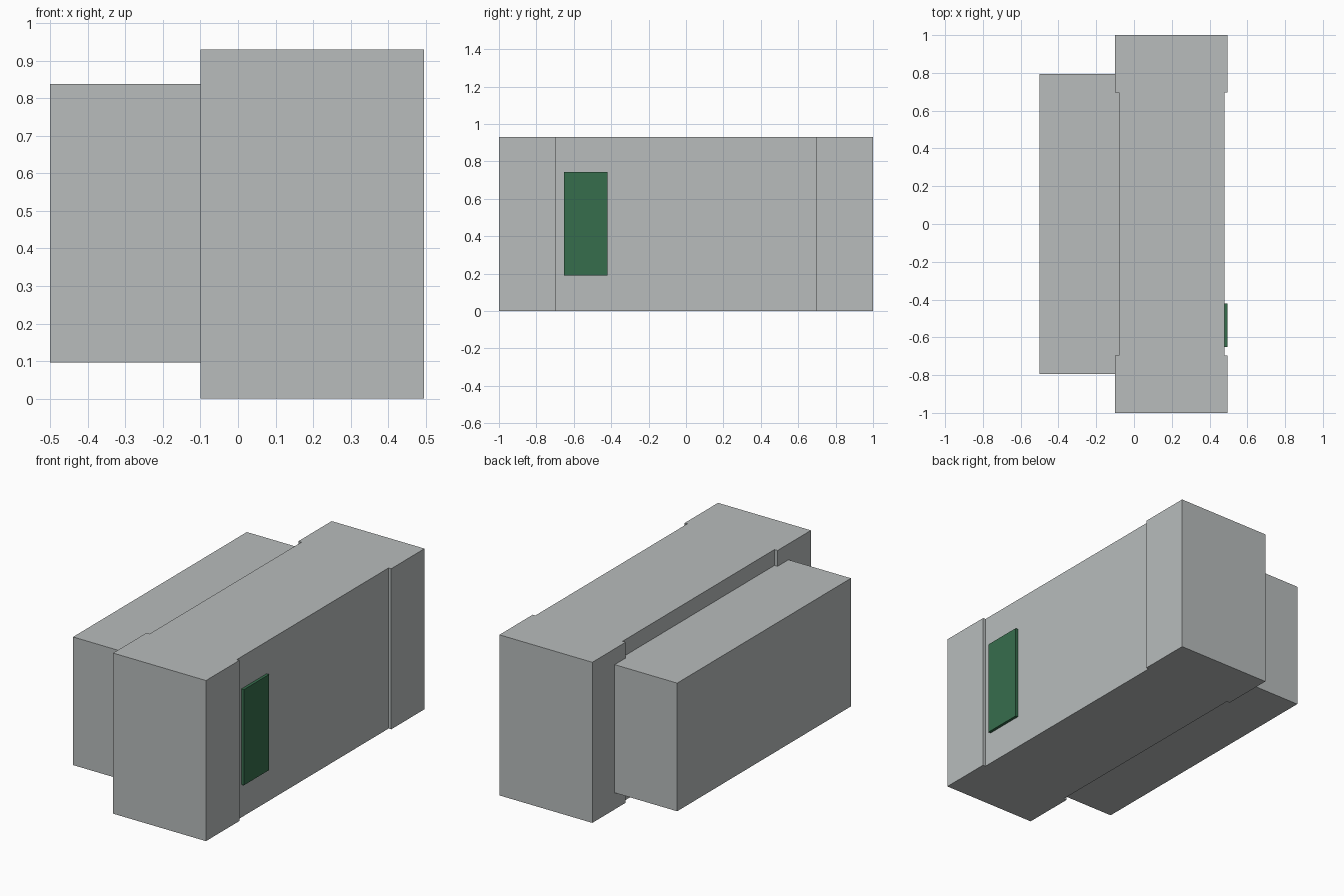
import bpy
import bmesh
from mathutils import Vector

cube = bpy.data.objects.get("Cube")
if cube:
    bpy.data.objects.remove(cube, do_unlink=True)


def make_material(name, rgb):
    mat = bpy.data.materials.new(name)
    mat.use_nodes = True
    mat.diffuse_color = (*rgb, 1)
    mat.node_tree.nodes["Principled BSDF"].inputs["Base Color"].default_value = (*rgb, 1)
    return mat


def extrude_outline(name, outline, z0, z1, mat):
    """Solid with a flat plan outline, raised from z0 to z1."""
    bm = bmesh.new()
    base = bm.faces.new([bm.verts.new((x, y, z0)) for x, y in outline])
    top = bmesh.ops.extrude_face_region(bm, geom=[base])["geom"]
    verts = [v for v in top if isinstance(v, bmesh.types.BMVert)]
    bmesh.ops.translate(bm, verts=verts, vec=Vector((0, 0, z1 - z0)))
    bmesh.ops.recalc_face_normals(bm, faces=bm.faces)
    mesh = bpy.data.meshes.new(name)
    bm.to_mesh(mesh)
    bm.free()
    mesh.materials.append(mat)
    obj = bpy.data.objects.new(name, mesh)
    bpy.context.collection.objects.link(obj)
    return obj


def rectangle(x0, x1, y0, y1):
    return [(x0, y0), (x1, y0), (x1, y1), (x0, y1)]


grey = make_material("light grey", (0.48, 0.505, 0.505))
green = make_material("dark green", (0.037, 0.153, 0.073))

# Main block: long walls recessed between two wider end sections
half = [(-0.1, -1.0), (0.495, -1.0), (0.495, -0.695), (0.478, -0.695)]
mirrored = [(x, -y) for x, y in reversed(half)]
waist = [(-0.08, 0.695), (-0.08, -0.695), (-0.1, -0.695)]
outline = half + mirrored[:4] + [(-0.1, 0.695)] + waist
extrude_outline("main_block", outline, 0.0, 0.93, grey)

# Lower side block, set against the recessed wall
extrude_outline("side_block", rectangle(-0.5, -0.08, -0.795, 0.795), 0.096, 0.838, grey)

# Green door panel standing in the opposite recess
extrude_outline("door_panel", rectangle(0.478, 0.494, -0.652, -0.42), 0.19, 0.744, green)
